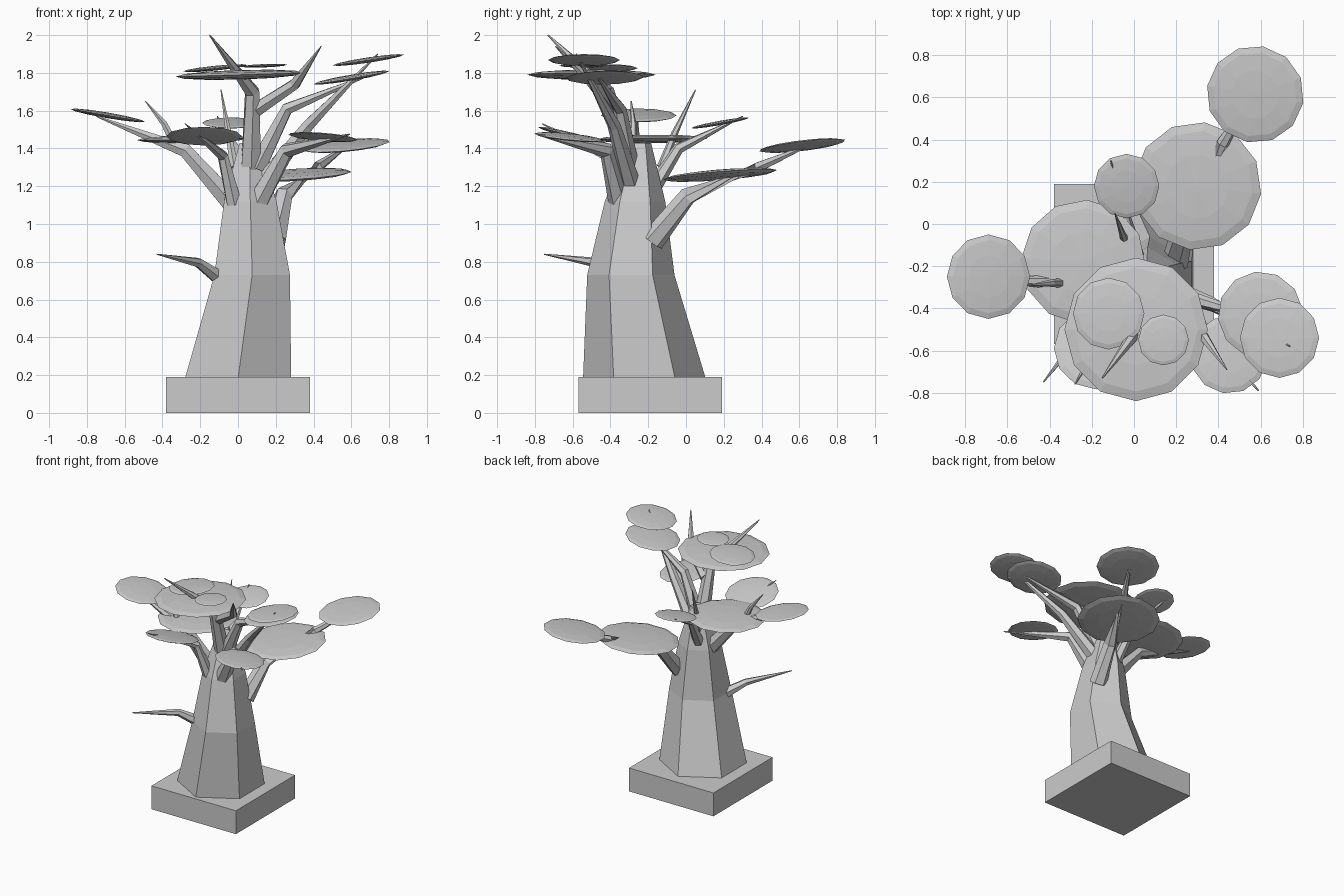
import bpy, bmesh, math
from mathutils import Vector, Matrix

grey = bpy.data.materials.new("plain grey")
grey.diffuse_color = (0.6, 0.6, 0.6, 1)


def finish(name, bm):
    bmesh.ops.recalc_face_normals(bm, faces=bm.faces[:])
    me = bpy.data.meshes.new(name)
    bm.to_mesh(me)
    bm.free()
    me.materials.append(grey)
    ob = bpy.data.objects.new(name, me)
    bpy.context.collection.objects.link(ob)
    return ob


def tube(name, points, radii, sides=6, level=False):
    """Tapered faceted limb along points; level keeps every ring horizontal."""
    pts = [Vector(p) for p in points]
    bm = bmesh.new()
    rings = []
    for i, (p, r) in enumerate(zip(pts, radii)):
        a, b = pts[max(i - 1, 0)], pts[min(i + 1, len(pts) - 1)]
        d = Vector((0, 0, 1)) if level else (b - a).normalized()
        side = Vector((0, 1, 0))
        if abs(d.y) > 0.8:
            side = Vector((1, 0, 0))
        u = (side - d * side.dot(d)).normalized()
        v = d.cross(u)
        rings.append([bm.verts.new(p + r * (math.cos(t) * u + math.sin(t) * v))
                      for t in (2 * math.pi * k / sides for k in range(sides))])
    for lo, hi in zip(rings, rings[1:]):
        for k in range(sides):
            n = (k + 1) % sides
            bm.faces.new((lo[k], lo[n], hi[n], hi[k]))
    bm.faces.new(rings[0][::-1])
    bm.faces.new(rings[-1])
    return finish(name, bm)


def leaf_pad(name, centre, radius, sx, sy):
    """Thin lens-shaped disc; sx, sy are its slopes along x and y."""
    bm = bmesh.new()
    bmesh.ops.create_uvsphere(bm, u_segments=12, v_segments=6, radius=radius)
    rot = Vector((-sx, -sy, 1)).to_track_quat('Z', 'Y').to_matrix().to_4x4()
    bm.transform(Matrix.Translation(centre) @ rot @ Matrix.Diagonal((1, 1, 0.075, 1)))
    return finish(name, bm)


# Square plinth
bm = bmesh.new()
bmesh.ops.create_cube(bm, size=1)
bm.transform(Matrix.Translation((0, -0.19, 0.095)) @ Matrix.Diagonal((0.76, 0.76, 0.19, 1)))
finish("base", bm)

# Six-sided leaning trunk
tube("trunk", [(0, -0.22, 0.18), (0.075, -0.292, 0.73), (0.065, -0.27, 1.12), (0.06, -0.245, 1.43)],
     [0.325, 0.231, 0.16, 0.06], level=True)

# Branches: path points and radii
BIG = (0.06, 0.042, 0.004)
MID = (0.045, 0.03, 0.003)
TWIG = (0.025, 0.018, 0.003)
branches = [
    ("low_branch", [(-0.09, -0.36, 0.71), (-0.21, -0.47, 0.795), (-0.43, -0.75, 0.84)], (0.045, 0.027, 0.003)),
    ("front_right_branch", [(0.10, -0.35, 1.11), (0.26, -0.42, 1.39), (0.59, -0.79, 1.475)], BIG),
    ("front_left_branch", [(-0.02, -0.35, 1.11), (-0.08, -0.42, 1.36), (-0.28, -0.76, 1.53)], MID),
    ("left_branch", [(-0.04, -0.27, 1.12), (-0.28, -0.28, 1.39), (-0.75, -0.26, 1.57)], BIG),
    ("left_twig", [(-0.33, -0.28, 1.41), (-0.39, -0.28, 1.53), (-0.49, -0.29, 1.65)], TWIG),
    ("back_branch", [(0.02, -0.2, 1.15), (-0.02, -0.04, 1.40), (-0.11, 0.30, 1.57)], MID),
    ("back_twig", [(-0.02, -0.13, 1.30), (-0.05, -0.06, 1.48), (-0.09, 0.05, 1.71)], TWIG),
    ("back_right_branch", [(0.195, -0.18, 0.91), (0.24, 0.01, 1.15), (0.42, 0.38, 1.30), (0.60, 0.68, 1.43)],
     (0.065, 0.05, 0.03, 0.004)),
    ("right_branch", [(0.10, -0.30, 1.30), (0.26, -0.35, 1.61), (0.72, -0.48, 1.80)], (0.055, 0.035, 0.003)),
    ("right_upper_branch", [(0.12, -0.29, 1.20), (0.37, -0.38, 1.52), (0.74, -0.58, 1.90)], (0.055, 0.035, 0.003)),
    ("top_branch", [(0.07, -0.30, 1.30), (0.075, -0.42, 1.70), (-0.15, -0.73, 2.0)], (0.06, 0.042, 0.004)),
    ("top_twig", [(0.09, -0.38, 1.60), (0.30, -0.49, 1.74), (0.44, -0.69, 1.94)], (0.042, 0.032, 0.003)),
]
for name, path, radii in branches:
    tube(name, path, radii)

# Leaf pads: centre, radius, slopes
pads = [
    ((0.01, -0.50, 1.79), 0.34, 0.03, 0.0),
    ((-0.12, -0.425, 1.825), 0.17, 0.10, 0.0),
    ((0.14, -0.55, 1.838), 0.12, 0.04, 0.0),
    ((0.60, -0.43, 1.775), 0.205, 0.17, 0.02),
    ((0.69, -0.54, 1.868), 0.19, 0.15, 0.0),
    ((0.45, -0.62, 1.46), 0.185, -0.08, -0.10),
    ((-0.18, -0.59, 1.465), 0.20, 0.0, -0.25),
    ((-0.69, -0.25, 1.575), 0.20, -0.17, 0.0),
    ((-0.24, -0.18, 1.45), 0.295, 0.02, 0.01),
    ((-0.035, 0.18, 1.535), 0.155, 0.0, 0.18),
    ((0.30, 0.18, 1.26), 0.305, 0.06, 0.08),
    ((0.575, 0.615, 1.415), 0.232, 0.10, 0.12),
]
for i, pad in enumerate(pads):
    leaf_pad(f"leaf_pad_{i + 1}", *pad)
